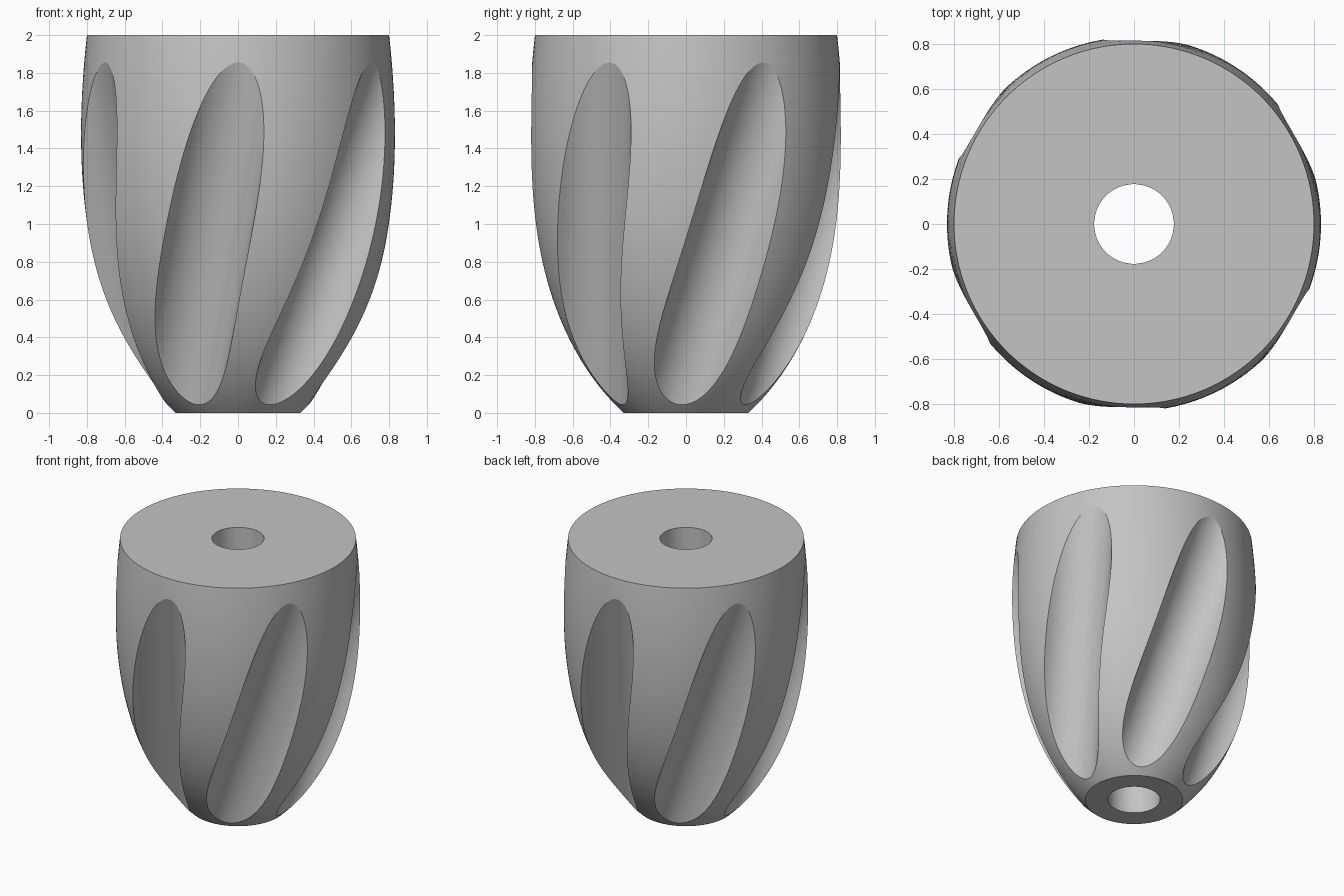
import bpy, bmesh, math
from mathutils import Vector

cube = bpy.data.objects.get("Cube")
if cube:
    bpy.data.objects.remove(cube, do_unlink=True)

FLUTES = 6
SECTOR = math.tau / FLUTES
FLUTE_RADIUS = 0.24
BORE = 0.177
FLUTE_COLS, LAND_COLS = 20, 20
# Centre line of one flute, leaning around the axis
LOW = Vector((-0.335, -0.516, 0.05))
HIGH = Vector((0, -1.053, 1.85))

grey = bpy.data.materials.new("plain grey")
grey.use_nodes = True
color = (0.55, 0.55, 0.55, 1)
grey.diffuse_color = color
grey.node_tree.nodes["Principled BSDF"].inputs["Base Color"].default_value = color


def outline(t):
    """Radius and height on the outer curve, from bottom to top."""
    s = 1 - t
    weights = (s ** 3, 3 * s * s * t, 3 * s * t * t, t ** 3)
    radius = sum(w * v for w, v in zip(weights, (0.33, 0.76, 0.90, 0.80)))
    height = sum(w * v for w, v in zip(weights, (0, 0.40, 1.10, 2)))
    return radius, height


def flute_centre(z):
    """Distance from the axis and direction of the flute centre."""
    p = LOW.lerp(HIGH, (z - LOW.z) / (HIGH.z - LOW.z))
    return math.hypot(p.x, p.y), math.atan2(p.y, p.x)


def flute_end(outside, inside):
    """Find where the flute runs out of the body."""
    for _ in range(40):
        t = (outside + inside) / 2
        radius, z = outline(t)
        if flute_centre(z)[0] - FLUTE_RADIUS > radius:
            outside = t
        else:
            inside = t
    return inside


def cross_section(radius, z, fluted):
    """One ring of points: a hollow arc then a round land, repeated."""
    centre, direction = flute_centre(z)
    half = 0
    if fluted:
        cosine = (centre ** 2 + radius ** 2 - FLUTE_RADIUS ** 2) / (2 * centre * radius)
        half = math.acos(min(1, cosine))
    sweep = math.asin(min(1, radius * math.sin(half) / FLUTE_RADIUS))
    points = []
    for i in range(FLUTES):
        turn = direction + i * SECTOR
        for k in range(FLUTE_COLS):
            a = sweep * (2 * k / FLUTE_COLS - 1)
            if half > 0:
                x = centre - FLUTE_RADIUS * math.cos(a)
                y = FLUTE_RADIUS * math.sin(a)
            else:
                x, y = radius, 0
            points.append((x * math.cos(turn) - y * math.sin(turn),
                           x * math.sin(turn) + y * math.cos(turn), z))
        for k in range(LAND_COLS):
            a = turn + half + (SECTOR - 2 * half) * k / LAND_COLS
            points.append((radius * math.cos(a), radius * math.sin(a), z))
    return points


# Outer wall rows, closer together near the flute ends
start, end = flute_end(0, 0.5), flute_end(1, 0.5)
sections = [cross_section(*outline(start * k / 5), False) for k in range(5)]
for k in range(61):
    t = start + (end - start) * (1 - math.cos(math.pi * k / 60)) / 2
    sections.append(cross_section(*outline(t), 0 < k < 60))
sections += [cross_section(*outline(end + (1 - end) * k / 5), False) for k in range(1, 6)]
# Bore wall rows, from top back to bottom
sections += [cross_section(BORE, 2 - 2 * k / 24, False) for k in range(25)]

# Skin the rows into one closed body
bm = bmesh.new()
rings = [[bm.verts.new(p) for p in section] for section in sections]
for i, ring in enumerate(rings):
    above = rings[(i + 1) % len(rings)]
    for j in range(len(ring)):
        k = (j + 1) % len(ring)
        bm.faces.new((ring[j], ring[k], above[k], above[j]))
bmesh.ops.remove_doubles(bm, verts=bm.verts[:], dist=0.00001)
bmesh.ops.recalc_face_normals(bm, faces=bm.faces[:])
mesh = bpy.data.meshes.new("fluted_body")
bm.to_mesh(mesh)
bm.free()
mesh.materials.append(grey)
body = bpy.data.objects.new("fluted_body", mesh)
bpy.context.collection.objects.link(body)

# Smooth walls with crisp flute and cap edges
bpy.ops.object.select_all(action='DESELECT')
body.select_set(True)
bpy.context.view_layer.objects.active = body
bpy.ops.object.shade_smooth_by_angle(angle=math.radians(20))
